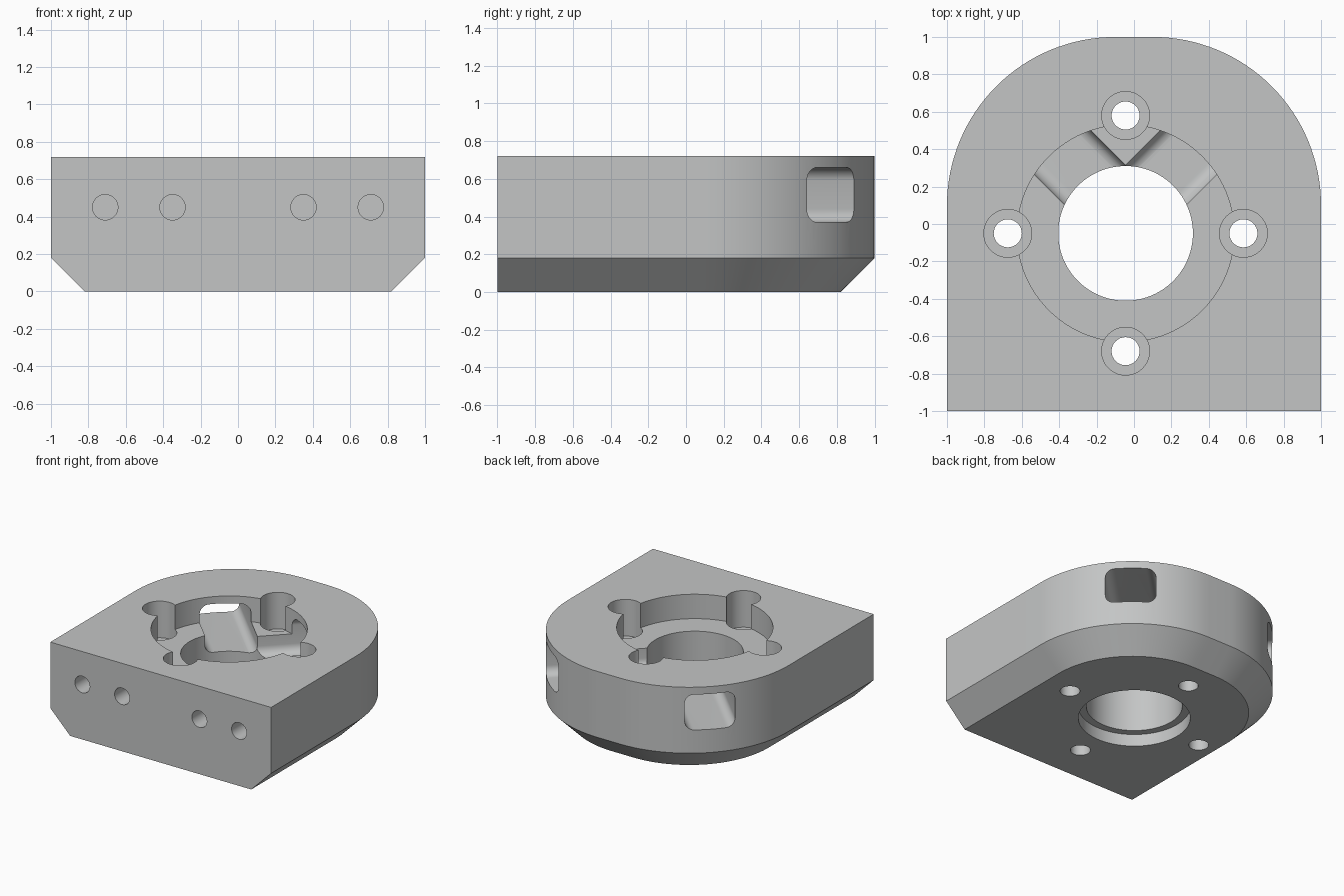
import bpy, bmesh
from math import sin, cos, pi, radians
from mathutils import Matrix, Vector

cube = bpy.data.objects.get("Cube")
if cube:
    bpy.data.objects.remove(cube)

HEIGHT = 0.72
BORE = Vector((-0.045, -0.05, 0))

grey = bpy.data.materials.new("plain grey")
grey.use_nodes = True
grey.diffuse_color = (0.55, 0.56, 0.56, 1)
grey.node_tree.nodes["Principled BSDF"].inputs["Base Color"].default_value = (0.55, 0.56, 0.56, 1)


def loft(name, rings):
    """Closed solid through rings that share a vertex count."""
    bm = bmesh.new()
    loops = [[bm.verts.new(p) for p in ring] for ring in rings]
    for a, b in zip(loops, loops[1:]):
        for i in range(len(a)):
            j = (i + 1) % len(a)
            bm.faces.new((a[i], a[j], b[j], b[i]))
    bm.faces.new(loops[0][::-1])
    bm.faces.new(loops[-1])
    bmesh.ops.recalc_face_normals(bm, faces=bm.faces)
    mesh = bpy.data.meshes.new(name)
    bm.to_mesh(mesh)
    bm.free()
    obj = bpy.data.objects.new(name, mesh)
    bpy.context.collection.objects.link(obj)
    mesh.materials.append(grey)
    return obj


def arc(cx, cy, r, start, end, steps):
    return [(cx + r * cos(radians(start + (end - start) * i / steps)),
             cy + r * sin(radians(start + (end - start) * i / steps)))
            for i in range(steps + 1)]


def outline(radius, z):
    """U shaped plan: straight front, rounded back."""
    pts = [(-0.1 - radius, -1), (0.1 + radius, -1)]
    pts += arc(0.1, 0.1, radius, 0, 90, 32) + arc(-0.1, 0.1, radius, 90, 180, 32)
    return [(x, y, z) for x, y in pts]


def cut(target, cutter):
    mod = target.modifiers.new("cut", "BOOLEAN")
    mod.operation = "DIFFERENCE"
    mod.solver = "EXACT"
    mod.object = cutter
    cutter.hide_render = True
    bpy.context.view_layer.objects.active = target
    bpy.ops.object.modifier_apply(modifier=mod.name)
    bpy.data.objects.remove(cutter)


def drill(target, start, direction, radius, length, sides=64):
    """Round hole running from start along direction."""
    rot = Vector(direction).to_track_quat("Z", "Y").to_matrix().to_4x4()
    place = Matrix.Translation(start) @ rot
    rings = [[place @ Vector((radius * cos(2 * pi * i / sides), radius * sin(2 * pi * i / sides), d))
              for i in range(sides)] for d in (0, length)]
    cut(target, loft("hole_cutter", rings))


# Body with a chamfered lower edge along the sides and back
body = loft("mount_block", [outline(0.72, 0), outline(0.9, 0.18), outline(0.9, HEIGHT)])

# Central bore, upper recess and lower recess
up = (0, 0, 1)
drill(body, BORE + Vector((0, 0, -0.1)), up, 0.36, 1, 96)
drill(body, BORE + Vector((0, 0, 0.52)), up, 0.58, 0.5, 96)
drill(body, BORE + Vector((0, 0, -0.1)), up, 0.42, 0.2, 96)

# Four screw holes with wide pockets
for k in range(4):
    spot = BORE + 0.63 * Vector((cos(k * pi / 2), sin(k * pi / 2), 0))
    drill(body, spot + Vector((0, 0, -0.1)), up, 0.075, 1, 32)
    drill(body, spot + Vector((0, 0, 0.42)), up, 0.128, 0.5, 48)

# Two rounded channels running from the bore out through the back corners
half, low, high, r = 0.19, 0.37, 0.66, 0.07
section = []
for cx, cz, a in ((half - r, high - r, 0), (r - half, high - r, 90),
                  (r - half, low + r, 180), (half - r, low + r, 270)):
    section += arc(cx, cz, r, a, a + 90, 8)
for side in (-1, 1):
    along = Vector((side, 1, 0)).normalized()
    across = Vector((along.y, -along.x, 0))
    origin = Vector((BORE.x, 0.045, 0))
    cut(body, loft("channel_cutter", [[origin + along * d + across * u + Vector((0, 0, z))
                                       for u, z in section] for d in (0, 1.5)]))

# Four small holes in the front face
for x in (-0.71, -0.35, 0.35, 0.71):
    drill(body, Vector((x, -1.1, 0.45)), (0, 1, 0), 0.068, 0.4, 32)

# Smooth curved walls, sharp edges
bpy.ops.object.select_all(action="DESELECT")
body.select_set(True)
bpy.context.view_layer.objects.active = body
bpy.ops.object.shade_smooth_by_angle(angle=radians(30))
